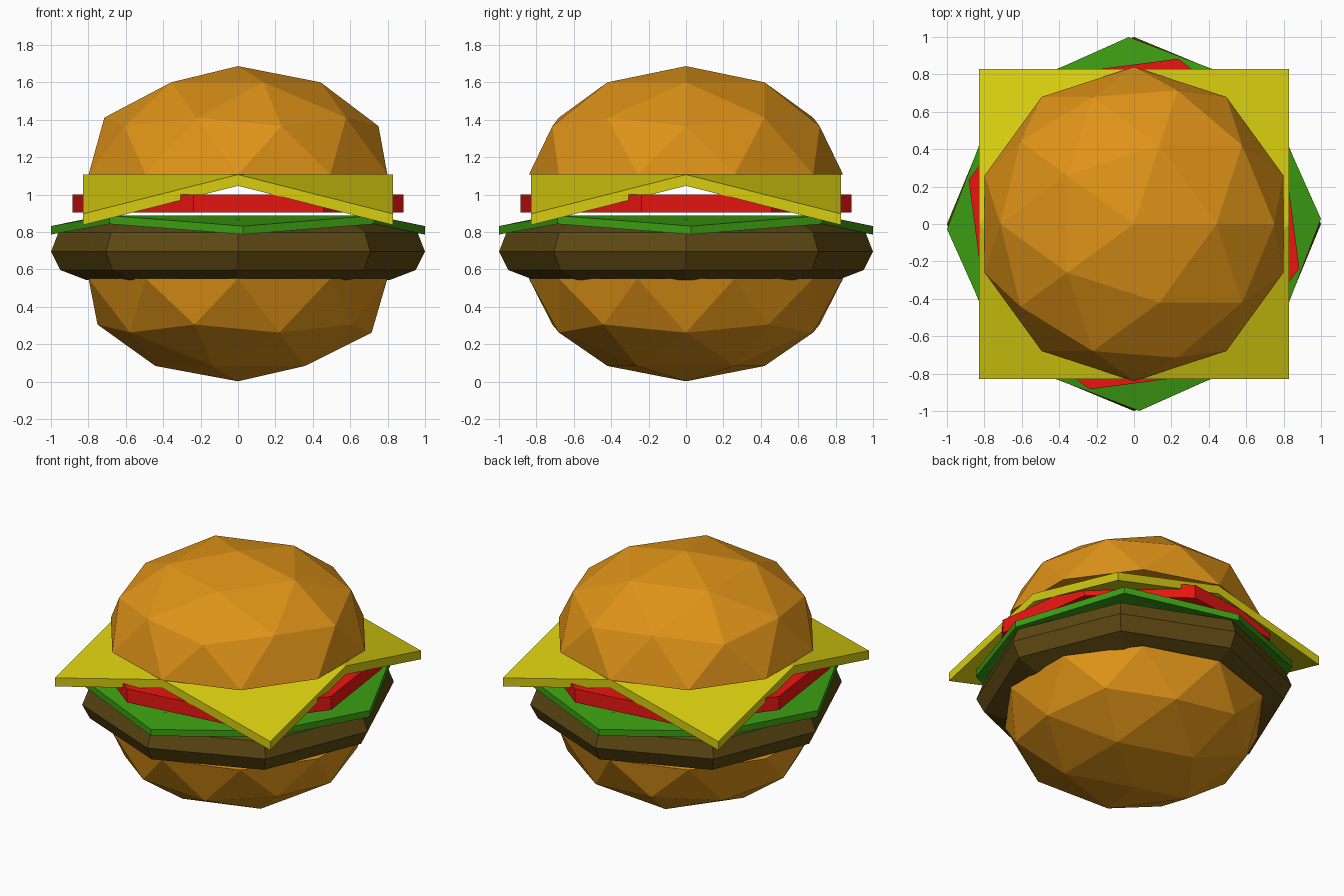
import bpy, bmesh
from math import sin, cos, pi, radians

if "Cube" in bpy.data.objects:
    bpy.data.objects.remove(bpy.data.objects["Cube"])


def material(name, rgb):
    m = bpy.data.materials.new(name)
    m.diffuse_color = (*rgb, 1)
    m.use_nodes = True
    m.node_tree.nodes["Principled BSDF"].inputs["Base Color"].default_value = m.diffuse_color
    return m


BREAD = material("bread", (0.73, 0.29, 0.009))
MEAT = material("meat", (0.11, 0.065, 0.006))
LEAF = material("leaf", (0.045, 0.33, 0.006))
RED = material("red", (0.82, 0.008, 0.006))
YELLOW = material("yellow", (0.68, 0.61, 0.005))


def finish(name, bm, mat):
    bmesh.ops.recalc_face_normals(bm, faces=bm.faces)
    mesh = bpy.data.meshes.new(name)
    bm.to_mesh(mesh)
    bm.free()
    mesh.materials.append(mat)
    obj = bpy.data.objects.new(name, mesh)
    bpy.context.collection.objects.link(obj)
    return obj


def bun(name, z, height, side):
    """Half of an icosphere, closed at the equator; side is +1 or -1."""
    bm = bmesh.new()
    bmesh.ops.create_icosphere(bm, subdivisions=2, radius=1)
    away = [v for v in bm.verts if v.co.z * side < -0.01]
    bmesh.ops.delete(bm, geom=away, context='VERTS')
    bmesh.ops.holes_fill(bm, edges=[e for e in bm.edges if e.is_boundary], sides=0)
    for v in bm.verts:
        v.co = (v.co.x * 0.84, v.co.y * 0.84, v.co.z * height + z)
    finish(name, bm, BREAD)


def octagon_stack(name, profile, turn, mat):
    """Eight-sided solid through (radius, z) rings, capped at both ends."""
    bm = bmesh.new()
    rings = [[bm.verts.new((r * cos(i * pi / 4 + turn), r * sin(i * pi / 4 + turn), z))
              for i in range(8)] for r, z in profile]
    for a, b in zip(rings, rings[1:]):
        for i in range(8):
            j = (i + 1) % 8
            bm.faces.new((a[i], a[j], b[j], b[i]))
    bm.faces.new(rings[0])
    bm.faces.new(rings[-1])
    finish(name, bm, mat)


def folded_sheet(name, r_high, z_high, r_low, z_low, thick, turn, mat):
    """Flat square middle with four flaps folded down, given thickness."""
    bm = bmesh.new()
    layers = []
    for drop in (0, thick):
        ring = []
        for i in range(8):
            r, z = ((r_high, z_high), (r_low, z_low))[i % 2]
            a = i * pi / 4 + turn
            ring.append(bm.verts.new((r * cos(a), r * sin(a), z - drop)))
        bm.faces.new(ring[::2])
        for i in range(0, 8, 2):
            bm.faces.new((ring[i], ring[i + 1], ring[(i + 2) % 8]))
        layers.append(ring)
    top, bottom = layers
    for i in range(8):
        j = (i + 1) % 8
        bm.faces.new((top[i], top[j], bottom[j], bottom[i]))
    finish(name, bm, mat)


# Bread halves
bun("bottom_bun", 0.551, 0.549, -1)
bun("top_bun", 1.107, 0.58, 1)

# Patty with rounded rim
octagon_stack("patty", [(0.81, 0.543), (0.95, 0.597), (1.0, 0.695),
                        (0.96, 0.797), (0.81, 0.87)], 0, MEAT)

# Lettuce: diagonal corners high, axis corners drooping
folded_sheet("lettuce", 1.0, 0.888, 1.0, 0.832, 0.045, radians(46.6), LEAF)

# Tomato slice
octagon_stack("tomato", [(0.915, 0.905), (0.915, 1.0)], radians(30), RED)

# Cheese: square slice with its corners folded down
folded_sheet("cheese", 0.83, 1.107, 0.83 * 2 ** 0.5, 0.897, 0.06, 0, YELLOW)
